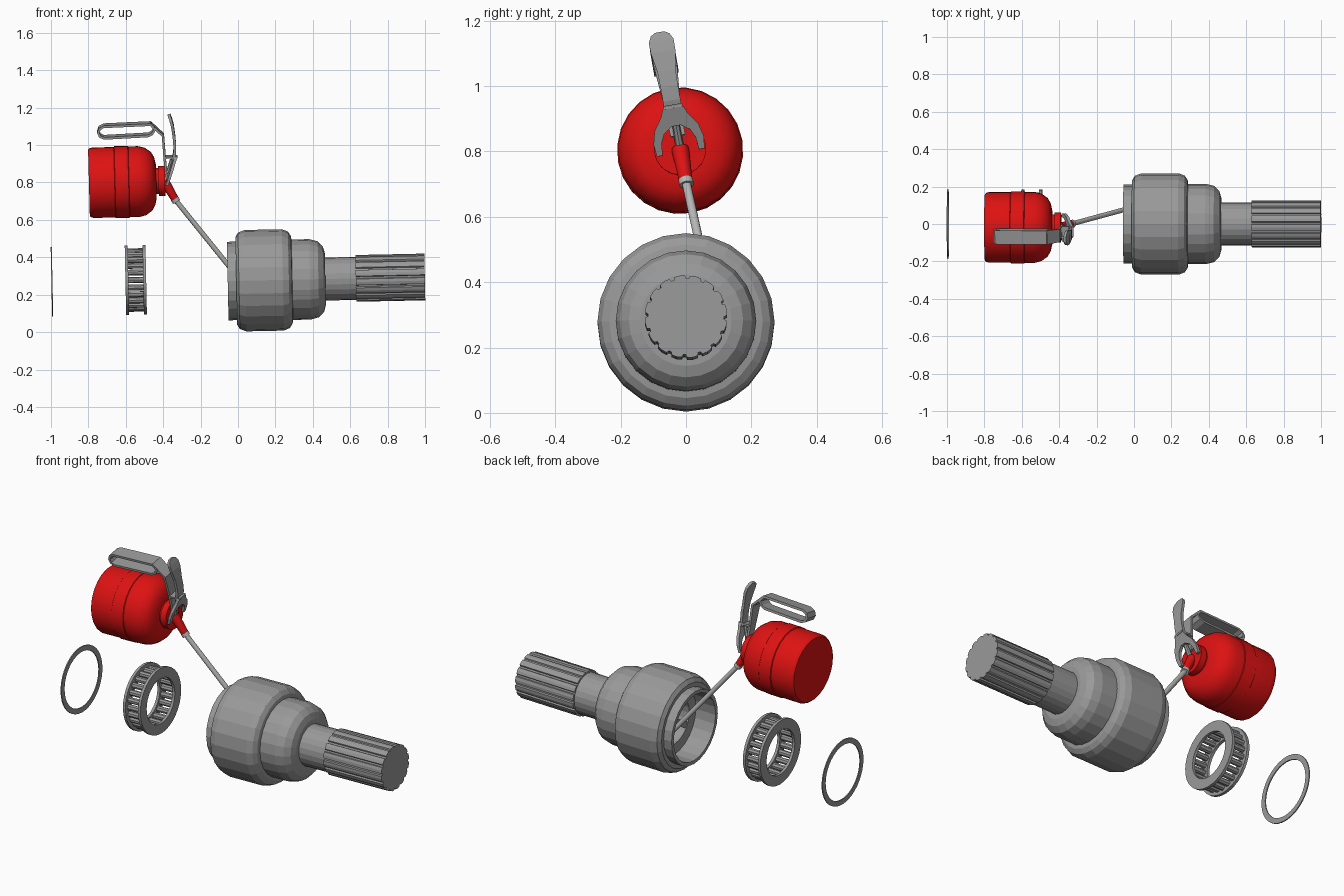
import bpy, bmesh, math
from mathutils import Matrix, Vector

if "Cube" in bpy.data.objects:
    bpy.data.objects.remove(bpy.data.objects["Cube"])

def material(name, col):
    m = bpy.data.materials.new(name)
    m.diffuse_color = (*col, 1)
    m.use_nodes = True
    m.node_tree.nodes["Principled BSDF"].inputs["Base Color"].default_value = m.diffuse_color
    return m

GREY = material("steel_grey", (0.32, 0.32, 0.32))
LIGHT = material("pale_grey", (0.47, 0.47, 0.46))
RED = material("bright_red", (0.73, 0.006, 0.006))

T = Matrix.Translation
def rot(deg, axis):
    return Matrix.Rotation(math.radians(deg), 4, axis)

# Group frames: the joint leans slightly, the extinguisher is also rolled
JOINT = T((0, 0, 0.274)) @ rot(-1.2, 'Y')
RINGS = T((0, 0, 0.29)) @ rot(-1.2, 'Y')
CAN = T((-0.6, -0.018, 0.803)) @ rot(-1.5, 'Y') @ rot(10, 'X') @ T((0.6, 0, 0))

def finish(name, bm, mat, frame, smooth=None):
    bmesh.ops.recalc_face_normals(bm, faces=bm.faces[:])
    me = bpy.data.meshes.new(name)
    bm.to_mesh(me)
    bm.free()
    me.materials.append(mat)
    ob = bpy.data.objects.new(name, me)
    bpy.context.collection.objects.link(ob)
    ob.matrix_world = frame
    if smooth:
        bpy.ops.object.select_all(action='DESELECT')
        ob.select_set(True)
        bpy.context.view_layer.objects.active = ob
        bpy.ops.object.shade_smooth_by_angle(angle=math.radians(smooth))
    return ob

def lathe(name, profile, mat, frame, n=24, closed=False, smooth=None):
    """Spin (x, radius) points about the x axis; radius 0 ends become caps."""
    bm = bmesh.new()
    rings = []
    for x, r in profile:
        if r == 0:
            rings.append([bm.verts.new((x, 0, 0))] * n)
        else:
            rings.append([bm.verts.new((x, r * math.sin(2 * math.pi * i / n),
                                        r * math.cos(2 * math.pi * i / n))) for i in range(n)])
    pairs = list(zip(rings, rings[1:])) + ([(rings[-1], rings[0])] if closed else [])
    for a, b in pairs:
        for i in range(n):
            j = (i + 1) % n
            bm.faces.new(list(dict.fromkeys((a[i], a[j], b[j], b[i]))))
    return finish(name, bm, mat, frame, smooth)

def strip(name, pts, widths, thick, mat, frame, closed=False):
    """Flat bar following (x, z) points, with its width along y."""
    bm = bmesh.new()
    n = len(pts)
    secs = []
    for i, (x, z) in enumerate(pts):
        a = pts[i - 1] if (i or closed) else pts[i]
        b = pts[(i + 1) % n] if (i < n - 1 or closed) else pts[i]
        nrm = Vector((-(b[1] - a[1]), 0, b[0] - a[0])).normalized() * thick / 2
        p, w = Vector((x, 0, z)), widths[i] / 2
        secs.append([bm.verts.new(p + nrm * s + Vector((0, t * w, 0)))
                     for s, t in ((1, 1), (1, -1), (-1, -1), (-1, 1))])
    for i in range(n if closed else n - 1):
        a, b = secs[i], secs[(i + 1) % n]
        for k in range(4):
            bm.faces.new((a[k], a[(k + 1) % 4], b[(k + 1) % 4], b[k]))
    if not closed:
        bm.faces.new(secs[0])
        bm.faces.new(secs[-1])
    return finish(name, bm, mat, frame)

def rod(name, p, q, r1, r2, mat, frame, n=12):
    p, q = Vector(p), Vector(q)
    bm = bmesh.new()
    m = T((p + q) / 2) @ (q - p).to_track_quat('Z', 'Y').to_matrix().to_4x4()
    bmesh.ops.create_cone(bm, cap_ends=True, segments=n, radius1=r1, radius2=r2,
                          depth=(q - p).length, matrix=m)
    return finish(name, bm, mat, frame, 40)

def box(name, centre, size, mat, frame):
    bm = bmesh.new()
    bmesh.ops.create_cube(bm, size=1, matrix=T(centre) @ Matrix.Diagonal((*size, 1)))
    return finish(name, bm, mat, frame)

# Hollow joint housing with plain shaft, open towards -x
lathe("joint_housing", [
    (0.2, 0), (0.2, 0.13), (0.07, 0.13), (0.07, 0.19), (-0.055, 0.19), (-0.055, 0.21),
    (-0.005, 0.21), (-0.009, 0.235), (0.005, 0.258), (0.04, 0.271), (0.24, 0.271),
    (0.272, 0.258), (0.287, 0.235), (0.29, 0.215), (0.385, 0.215), (0.43, 0.203),
    (0.457, 0.175), (0.467, 0.14), (0.467, 0.115), (0.635, 0.115)], GREY, JOINT)

# Three bars inside the housing mouth
for i in range(3):
    box("inner_spoke_%d" % (i + 1), (0.1, 0, 0.065), (0.05, 0.035, 0.14), GREY,
        JOINT @ rot(120 * i, 'X'))

# Splined shaft end
bm = bmesh.new()
teeth = 16
outline = []
for i in range(teeth):
    for off, r in ((0, 0.117), (0.18, 0.117), (0.25, 0.125), (0.6, 0.1265), (0.93, 0.125)):
        a = 2 * math.pi * (i + off) / teeth
        outline.append(bm.verts.new((0.63, r * math.sin(a), r * math.cos(a))))
face = bm.faces.new(outline)
ext = bmesh.ops.extrude_face_region(bm, geom=[face], use_keep_orig=True)
bmesh.ops.translate(bm, vec=(0.369, 0, 0),
                    verts=[v for v in ext["geom"] if isinstance(v, bmesh.types.BMVert)])
finish("splined_shaft", bm, GREY, JOINT)

# Roller bearing: two side rings and a circle of rollers
for side, x in (("left", -0.602), ("right", -0.507)):
    lathe("bearing_ring_" + side, [(x, 0.128), (x, 0.185), (x + 0.016, 0.185), (x + 0.016, 0.128)],
          GREY, RINGS, 32, closed=True)
for i in range(24):
    rod("bearing_roller_%d" % (i + 1), (-0.59, 0, 0.153), (-0.503, 0, 0.153), 0.0165, 0.0165,
        GREY, RINGS @ rot(15 * i, 'X'), 8)

# Thin retaining ring
lathe("retaining_ring", [(-0.998, 0.157), (-0.998, 0.186), (-0.992, 0.186), (-0.992, 0.157)],
      GREY, RINGS, 40, closed=True)

# Red bottle with shoulder and neck
lathe("bottle", [
    (-0.797, 0), (-0.797, 0.178), (-0.788, 0.186), (-0.775, 0.189), (-0.66, 0.189),
    (-0.657, 0.193), (-0.585, 0.193), (-0.582, 0.19), (-0.53, 0.19), (-0.495, 0.181),
    (-0.462, 0.158), (-0.445, 0.128), (-0.437, 0.09), (-0.437, 0.07), (-0.425, 0.07),
    (-0.425, 0.08), (-0.39, 0.08), (-0.39, 0)], RED, CAN, smooth=35)

# Nozzle, collar and long straw reaching into the housing
rod("nozzle", (-0.395, 0, 0.0), (-0.335, 0, -0.108), 0.027, 0.02, RED, CAN)
rod("straw_collar", (-0.342, 0, -0.097), (-0.332, 0, -0.114), 0.022, 0.022, LIGHT, CAN)
rod("straw", (-0.338, 0, -0.104), (0.03, 0.018, -0.595), 0.0135, 0.0135, LIGHT, CAN)

# Carrying loop and the bracket that holds it
loop = [(-0.46, 0.313), (-0.71, 0.308), (-0.732, 0.297), (-0.74, 0.276), (-0.732, 0.256),
        (-0.71, 0.245), (-0.475, 0.252), (-0.452, 0.262), (-0.438, 0.285)]
strip("carry_loop", loop, [0.075] * len(loop), 0.013, GREY, CAN, closed=True)
strip("loop_bracket", [(-0.46, 0.313), (-0.395, 0.25), (-0.389, 0.13), (-0.383, 0.04)],
      [0.075, 0.07, 0.05, 0.045], 0.013, GREY, CAN)

# Squeeze lever with rounded pad
strip("squeeze_lever", [(-0.36, 0.359), (-0.357, 0.35), (-0.351, 0.332), (-0.343, 0.3),
                        (-0.336, 0.24), (-0.333, 0.19), (-0.335, 0.15), (-0.345, 0.115)],
      [0.03, 0.058, 0.077, 0.076, 0.056, 0.054, 0.054, 0.054], 0.015, GREY, CAN)

# Fork straddling the neck
half = [(0.027, 0.135), (0.043, 0.1), (0.068, 0.065), (0.078, 0.025), (0.074, -0.012),
        (0.056, -0.012), (0.053, 0.025), (0.04, 0.052), (0.014, 0.07)]
bm = bmesh.new()
pts = half + [(-y, z) for y, z in reversed(half)]
face = bm.faces.new([bm.verts.new((-0.384 + 0.36 * z, y, z)) for y, z in pts])
ext = bmesh.ops.extrude_face_region(bm, geom=[face], use_keep_orig=True)
bmesh.ops.translate(bm, vec=(0.016, 0, 0),
                    verts=[v for v in ext["geom"] if isinstance(v, bmesh.types.BMVert)])
finish("lever_fork", bm, GREY, CAN)

# Cross plate and valve stem
box("lever_cross_plate", (-0.356, 0, 0.13), (0.07, 0.058, 0.01), GREY, CAN)
rod("valve_stem", (-0.386, 0, 0.0), (-0.35, 0, 0.115), 0.013, 0.011, GREY, CAN, 8)
